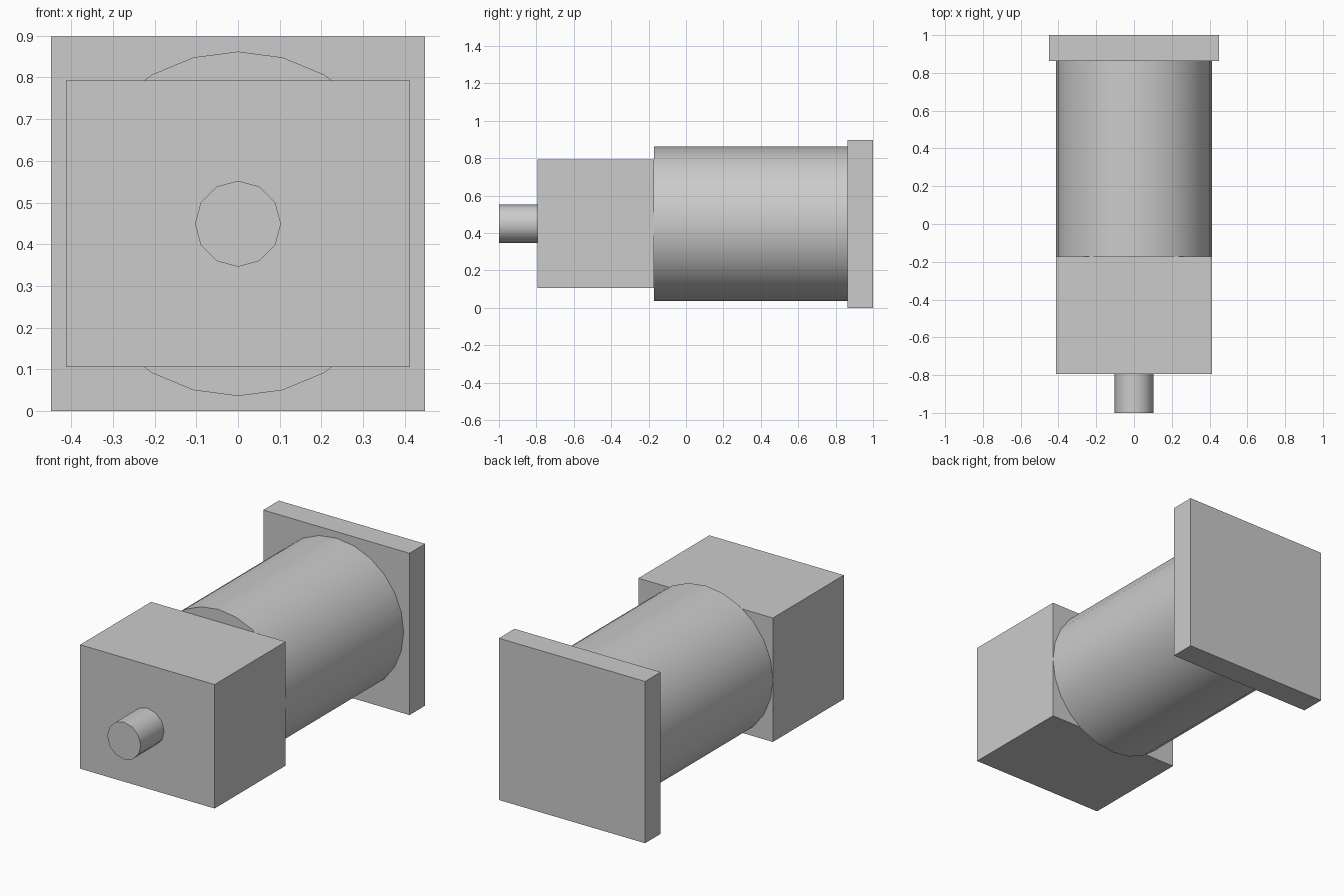
import bpy
import math

cube = bpy.data.objects.get("Cube")
if cube:
    bpy.data.objects.remove(cube, do_unlink=True)

AXIS_Z = 0.449

grey = bpy.data.materials.new("plain grey")
grey.use_nodes = True
colour = (0.6, 0.6, 0.6, 1)
grey.diffuse_color = colour
grey.node_tree.nodes["Principled BSDF"].inputs["Base Color"].default_value = colour


def box(name, width, height, front, back):
    """Box centred on the long axis, between two y positions."""
    bpy.ops.mesh.primitive_cube_add(size=1, location=(0, (front + back) / 2, AXIS_Z))
    obj = bpy.context.object
    obj.name = name
    obj.scale = (width, back - front, height)
    bpy.ops.object.transform_apply(location=False, rotation=False, scale=True)
    obj.data.materials.append(grey)


def rod(name, sides, radius, front, back):
    """Smooth cylinder lying along y, between two y positions."""
    bpy.ops.mesh.primitive_cylinder_add(
        vertices=sides, radius=radius, depth=back - front,
        location=(0, (front + back) / 2, AXIS_Z), rotation=(math.pi / 2, 0, 0))
    obj = bpy.context.object
    obj.name = name
    obj.data.materials.append(grey)
    bpy.ops.object.shade_smooth_by_angle(angle=math.radians(35))


# Shaft, gearbox, motor body and end plate, from front to back
rod("output_shaft", 12, 0.103, -1.0, -0.79)
box("gearbox", 0.826, 0.688, -0.795, -0.172)
rod("motor_body", 24, 0.413, -0.172, 0.865)
box("end_plate", 0.898, 0.898, 0.863, 1.0)
